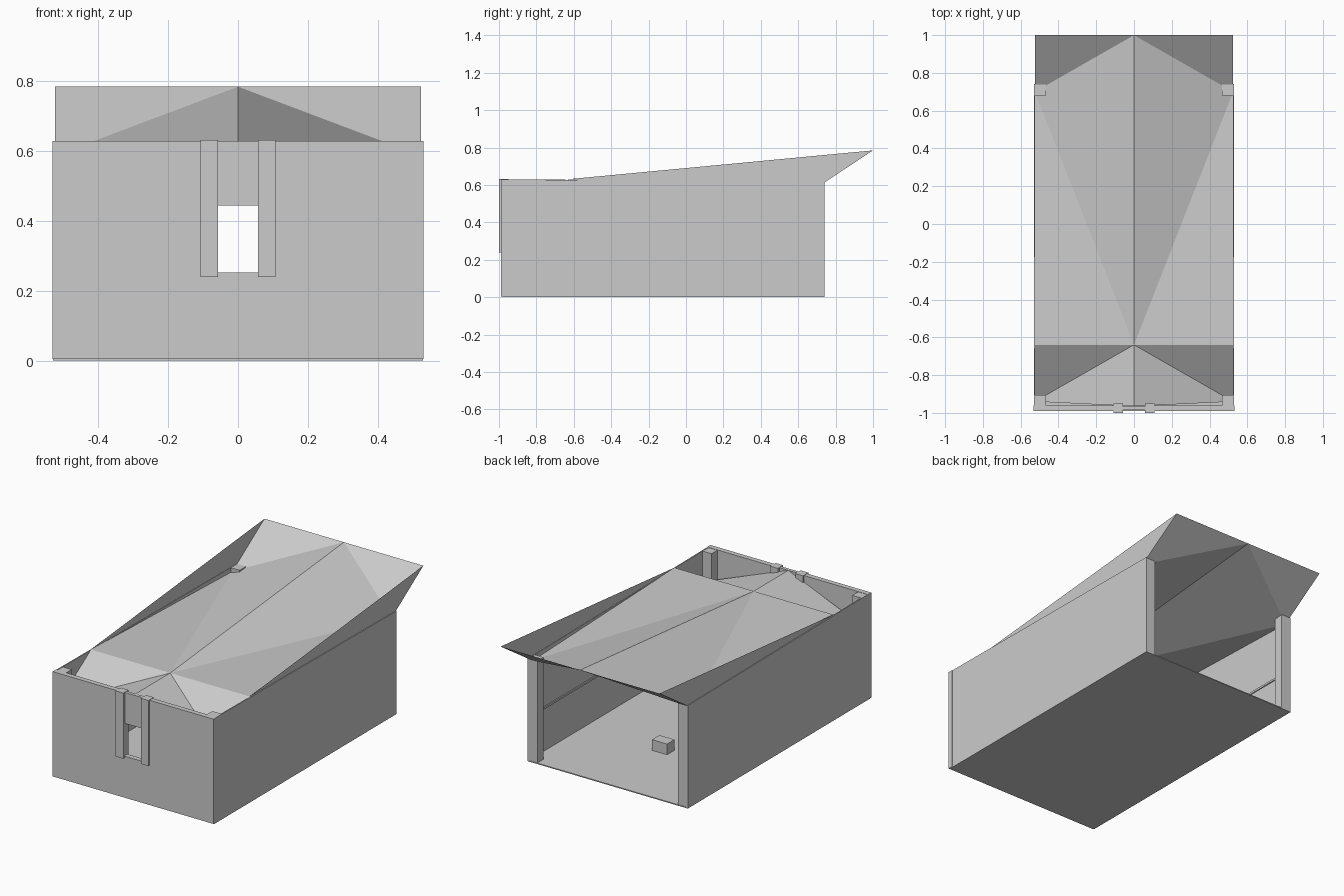
import bpy, bmesh

if "Cube" in bpy.data.objects:
    bpy.data.objects.remove(bpy.data.objects["Cube"])


def mesh_object(name, verts, faces, mirror=False):
    me = bpy.data.meshes.new(name)
    me.from_pydata(verts, [], faces)
    bm = bmesh.new()
    bm.from_mesh(me)
    bmesh.ops.recalc_face_normals(bm, faces=bm.faces)
    bm.to_mesh(me)
    bm.free()
    ob = bpy.data.objects.new(name, me)
    bpy.context.collection.objects.link(ob)
    if mirror:
        mod = ob.modifiers.new("mirror", 'MIRROR')
        mod.use_clip = True
    return ob


def prism(name, x0, x1, profile, mirror=False):
    """Extrude a (y, z) profile from x0 to x1."""
    n = len(profile)
    verts = [(x, y, z) for x in (x0, x1) for y, z in profile]
    faces = [tuple(range(n))[::-1], tuple(range(n, 2 * n))]
    faces += [(i, (i + 1) % n, n + (i + 1) % n, n + i) for i in range(n)]
    return mesh_object(name, verts, faces, mirror)


def box(name, x, y, z, mirror=False):
    return prism(name, x[0], x[1], [(y[0], z[0]), (y[1], z[0]), (y[1], z[1]), (y[0], z[1])], mirror)


# Floor slab
box("floor", (-.53, .53), (-.98, .74), (0, .006))

# Side walls, slightly lower at the open back
prism("side_wall", .523, .53, [(-.97, .004), (.74, .004), (.74, .615), (-.97, .63)], True)

# Corner posts
box("back_post", (.465, .527), (.68, .738), (.005, .615), True)
box("front_post", (.465, .527), (-.965, -.905), (.005, .628), True)

# Thin ledge on the inside of each side wall
box("wall_ledge", (.517, .524), (-.1, .738), (.26, .272), True)

# Front wall around the window opening
box("front_wall", (.058, .532), (-.99, -.96), (.004, .63), True)
box("window_sill", (-.058, .058), (-.99, -.96), (.004, .252))
box("window_lintel", (-.058, .058), (-.985, -.965), (.445, .63))
box("window_frame", (.058, .108), (-1, -.95), (.24, .632), True)

# Small block standing on the floor
box("floor_block", (-.05, .05), (.18, .25), (.005, .07))

# Folded sheet roof: one half, mirrored
roof = [(0, -.64, .63), (0, 1, .785), (.525, .70, .587), (.525, 1, .785),
        (.525, -.64, .63), (0, -.965, .63), (.525, -.94, .435)]
mesh_object("folded_roof", roof,
            [(0, 2, 1), (0, 4, 2), (1, 2, 3), (3, 2, 4), (0, 6, 4), (0, 5, 6)], True)
